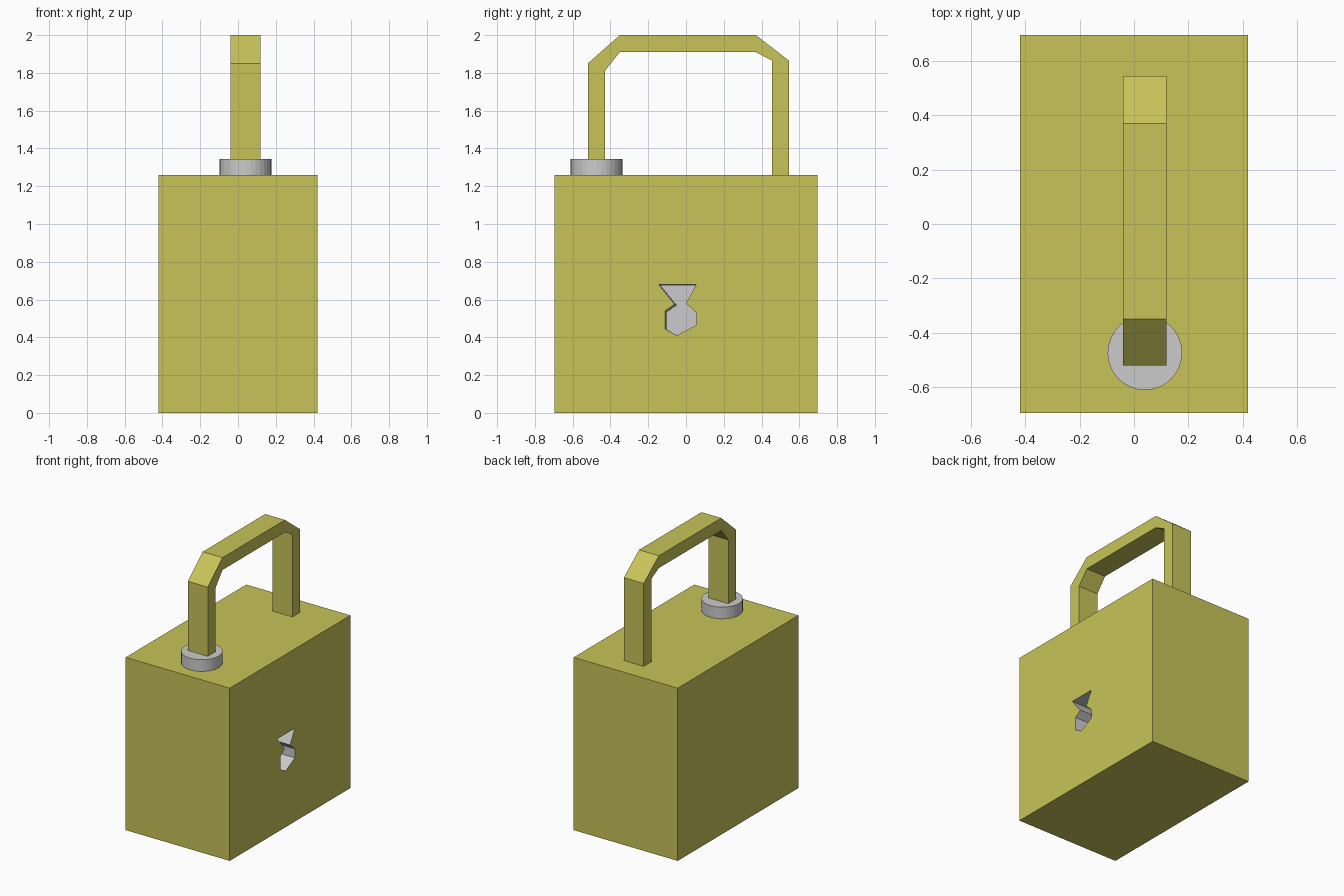
import bpy, bmesh

if "Cube" in bpy.data.objects:
    bpy.data.objects.remove(bpy.data.objects["Cube"])

brass = bpy.data.materials.new("brass")
brass.diffuse_color = (0.58, 0.55, 0.10, 1)
brass.use_nodes = True
brass.node_tree.nodes["Principled BSDF"].inputs["Base Color"].default_value = brass.diffuse_color


def make_object(name, bm, mat=None):
    mesh = bpy.data.meshes.new(name)
    bm.to_mesh(mesh)
    bm.free()
    obj = bpy.data.objects.new(name, mesh)
    bpy.context.collection.objects.link(obj)
    if mat:
        mesh.materials.append(mat)
    return obj


def loop_edges(bm, pts):
    verts = [bm.verts.new(p) for p in pts]
    return [bm.edges.new((verts[i], verts[(i + 1) % len(verts)])) for i in range(len(verts))]


HX, HY, H = 0.42, 0.695, 1.26
keyhole = [(-0.145, 0.68), (-0.06, 0.575), (-0.11, 0.54), (-0.11, 0.445), (-0.05, 0.41),
           (0.055, 0.465), (0.055, 0.53), (0.0, 0.58), (0.055, 0.68)]

# Body: a box whose right side is open around the keyhole
bm = bmesh.new()
rect = [(-HY, 0), (HY, 0), (HY, H), (-HY, H)]
left = [bm.verts.new((-HX, y, z)) for y, z in rect]
right = [bm.verts.new((HX, y, z)) for y, z in rect]
bm.faces.new(left[::-1])
for i in range(4):
    j = (i + 1) % 4
    bm.faces.new((left[i], left[j], right[j], right[i]))
rim = [bm.edges.get((right[i], right[(i + 1) % 4])) for i in range(4)]
hole = loop_edges(bm, [(HX, y, z) for y, z in keyhole])
bmesh.ops.triangle_fill(bm, edges=rim + hole, use_beauty=True, normal=(1, 0, 0))
bmesh.ops.recalc_face_normals(bm, faces=bm.faces)
make_object("lock_body", bm, brass)

# Keyhole pocket: slightly skewed walls and a floor, facing outwards
bm = bmesh.new()
front = [bm.verts.new((HX, y, z)) for y, z in keyhole]
floor = [bm.verts.new((HX - 0.3, y + 0.01, z - 0.005)) for y, z in keyhole]
bm.faces.new(floor)
for i in range(len(keyhole)):
    j = (i + 1) % len(keyhole)
    bm.faces.new((front[i], front[j], floor[j], floor[i]))
bmesh.ops.recalc_face_normals(bm, faces=bm.faces)
bm.faces.ensure_lookup_table()
if bm.faces[0].normal.x < 0:
    bmesh.ops.reverse_faces(bm, faces=bm.faces)
make_object("keyhole_pocket", bm)

# Shackle: square bar with chamfered corners
outer = [(-0.52, H), (-0.52, 1.85), (-0.35, 2.0), (0.37, 2.0), (0.545, 1.865), (0.545, H)]
inner = [(-0.43, H), (-0.43, 1.81), (-0.35, 1.91), (0.37, 1.91), (0.455, 1.865), (0.455, H)]
bm = bmesh.new()
rings = []
for o, i in zip(outer, inner):
    rings.append([bm.verts.new((x, *p)) for x, p in ((-0.04, o), (0.12, o), (0.12, i), (-0.04, i))])
for a, b in zip(rings, rings[1:]):
    for k in range(4):
        m = (k + 1) % 4
        bm.faces.new((a[k], a[m], b[m], b[k]))
bm.faces.new(rings[0])
bm.faces.new(rings[-1])
bmesh.ops.recalc_face_normals(bm, faces=bm.faces)
make_object("shackle", bm, brass)

# Collar around the front leg of the shackle
bpy.ops.mesh.primitive_cylinder_add(vertices=32, radius=0.137, depth=0.085,
                                    location=(0.04, -0.474, H + 0.0425))
bpy.context.object.name = "shackle_collar"
